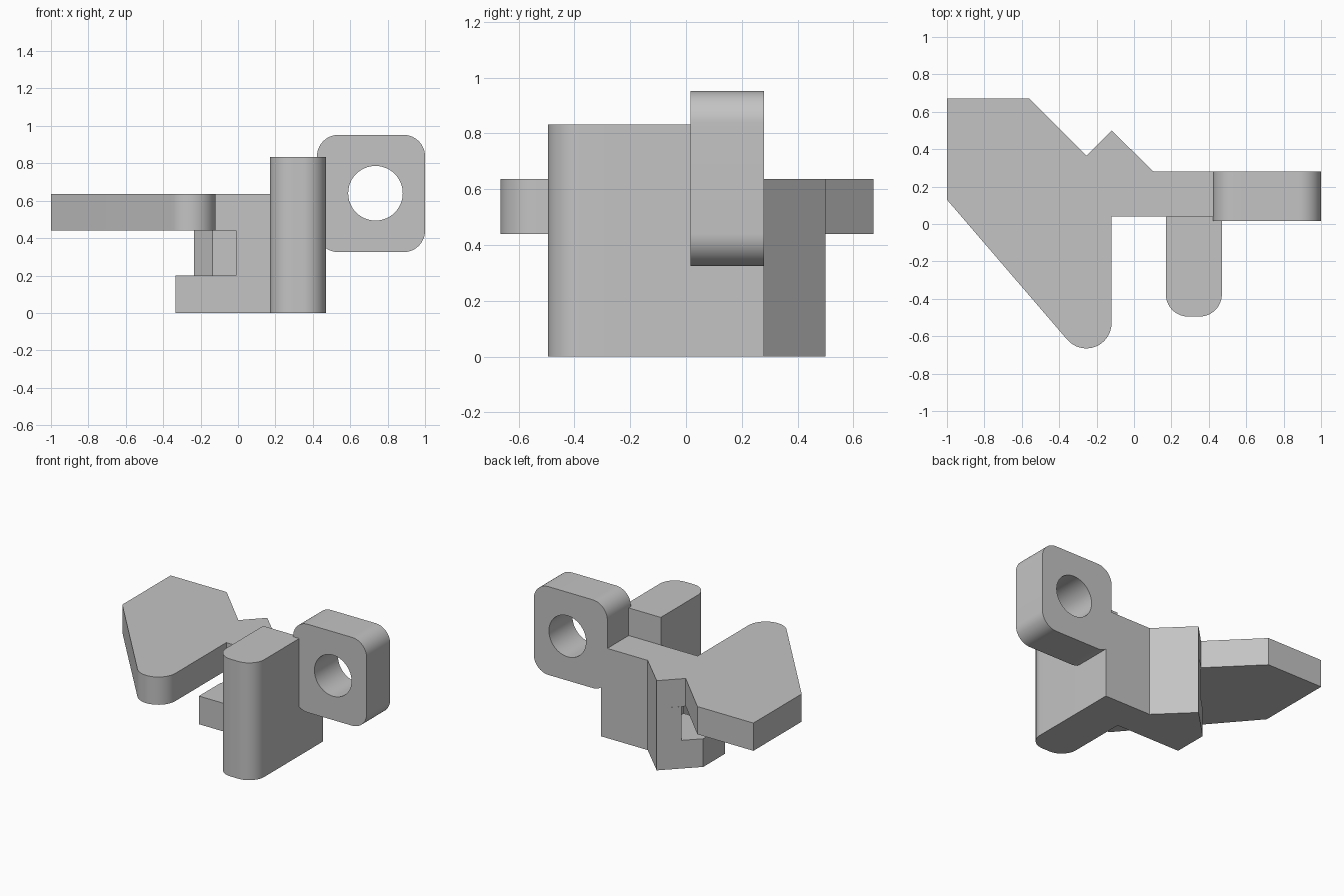
import bpy
import bmesh
from math import sin, cos, radians
from mathutils import Matrix

cube = bpy.data.objects.get("Cube")
if cube:
    bpy.data.objects.remove(cube, do_unlink=True)

grey = bpy.data.materials.new("plain grey")
grey.use_nodes = True
grey.diffuse_color = (0.55, 0.55, 0.55, 1)
grey.node_tree.nodes["Principled BSDF"].inputs["Base Color"].default_value = grey.diffuse_color


def arc(cx, cy, r, start, end, steps=16):
    angles = [radians(start + (end - start) * i / steps) for i in range(steps + 1)]
    return [(cx + r * cos(a), cy + r * sin(a)) for a in angles]


def prism(name, outline, low, high, upright=False):
    """Extrude an outline along z, or an x-z outline along y when upright."""
    bm = bmesh.new()
    if upright:
        verts = [bm.verts.new((a, low, b)) for a, b in outline]
        step = (0, high - low, 0)
    else:
        verts = [bm.verts.new((a, b, low)) for a, b in outline]
        step = (0, 0, high - low)
    base = bm.faces.new(verts)
    new = bmesh.ops.extrude_face_region(bm, geom=[base])["geom"]
    bmesh.ops.translate(bm, vec=step, verts=[g for g in new if isinstance(g, bmesh.types.BMVert)])
    bmesh.ops.recalc_face_normals(bm, faces=bm.faces)
    mesh = bpy.data.meshes.new(name)
    bm.to_mesh(mesh)
    bm.free()
    mesh.materials.append(grey)
    obj = bpy.data.objects.new(name, mesh)
    bpy.context.collection.objects.link(obj)
    return obj


def smooth(obj):
    bpy.ops.object.select_all(action="DESELECT")
    obj.select_set(True)
    bpy.context.view_layer.objects.active = obj
    bpy.ops.object.shade_smooth_by_angle(angle=radians(30))


# Shared back and end of the body, from the pointed corner round to the front
FRONT, BACK, END = 0.04, 0.28, 0.47
back_wall = [(-0.12, 0.5), (0.105, BACK), (END, BACK), (END, FRONT)]

# Foot, recessed neck and the pointed plate, stacked
prism("foot", back_wall + [(-0.335, FRONT), (-0.335, 0.285)], 0, 0.2)
prism("neck", back_wall + [(-0.01, FRONT), (-0.01, 0.28), (-0.135, 0.28), (-0.235, 0.385)], 0.2, 0.44)
tip = arc(-0.255, -0.53, 0.135, 0, -139.4)
plate = prism("pointed_plate", back_wall + [(-0.12, FRONT)] + tip
              + [(-1, 0.13), (-1, 0.672), (-0.56, 0.672), (-0.253, 0.365)], 0.44, 0.637)
smooth(plate)

# Tall leg with a rounded front
leg = prism("front_leg", [(END, FRONT), (0.17, FRONT)]
            + arc(0.29, -0.375, 0.12, 180, 270) + arc(0.35, -0.375, 0.12, 270, 360), 0, 0.833)
smooth(leg)

# Side lug with rounded corners and a round hole
R = 0.115
corners = [(1 - R, 0.952 - R), (0.422 + R, 0.952 - R), (0.422 + R, 0.325 + R), (1 - R, 0.325 + R)]
outline = []
for i, (x, z) in enumerate(corners):
    outline += arc(x, z, R, 90 * i, 90 * i + 90)
lug = prism("side_lug", outline, 0.016, BACK, upright=True)
cutter = prism("hole_cutter", arc(0.735, 0.64, 0.146, 0, 360, 48)[:-1], -0.2, 0.5, upright=True)
cut = lug.modifiers.new("hole", "BOOLEAN")
cut.operation = "DIFFERENCE"
cut.solver = "EXACT"
cut.object = cutter
bpy.ops.object.select_all(action="DESELECT")
lug.select_set(True)
bpy.context.view_layer.objects.active = lug
bpy.ops.object.modifier_apply(modifier=cut.name)
bpy.data.objects.remove(cutter, do_unlink=True)
smooth(lug)
